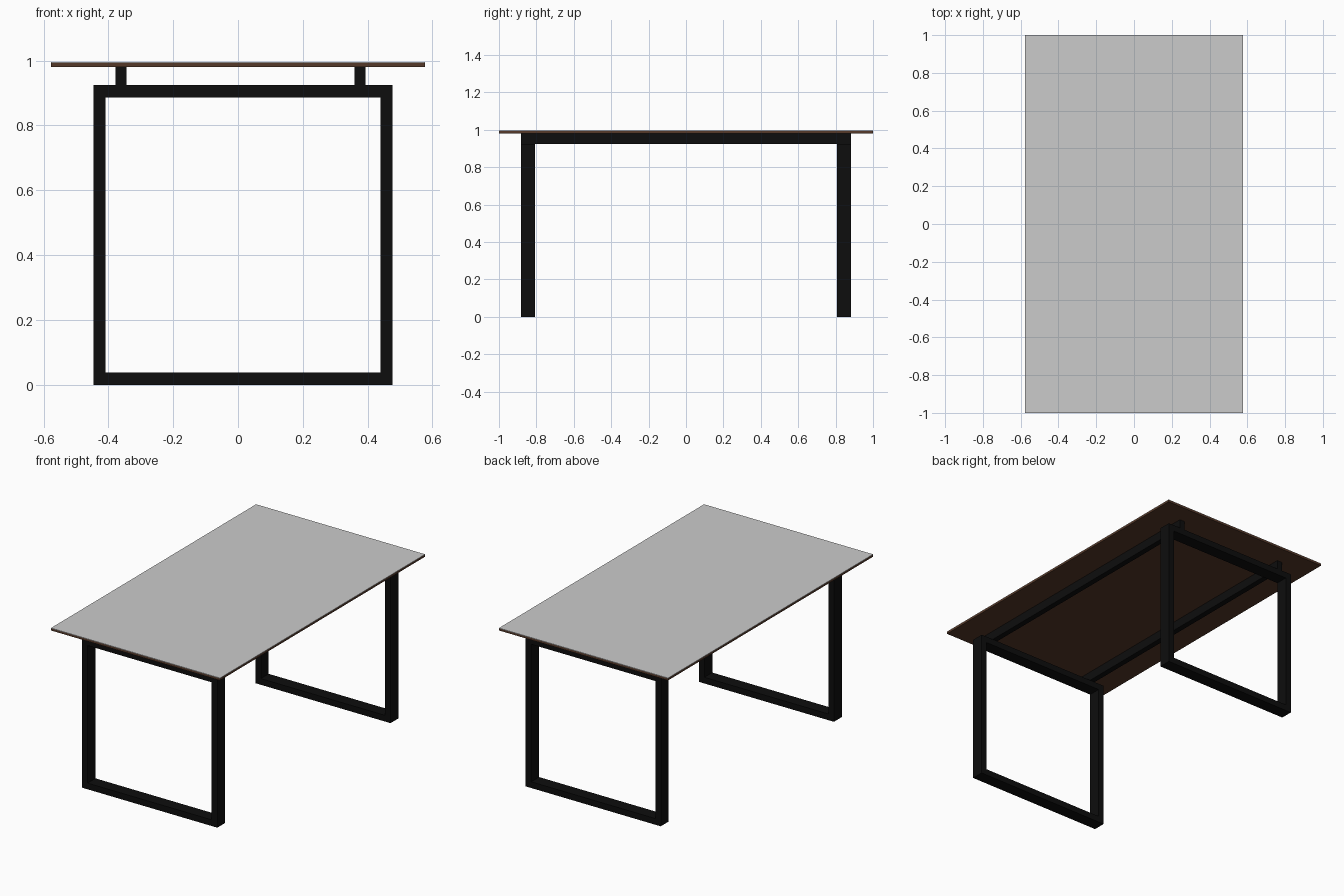
import bpy, bmesh

if "Cube" in bpy.data.objects:
    bpy.data.objects.remove(bpy.data.objects["Cube"])


def material(name, rgb):
    m = bpy.data.materials.new(name)
    m.diffuse_color = (*rgb, 1)
    m.use_nodes = True
    m.node_tree.nodes["Principled BSDF"].inputs["Base Color"].default_value = m.diffuse_color
    return m


black = material("black_metal", (0.004, 0.004, 0.004))
brown = material("brown_wood", (0.09, 0.04, 0.022))


def finish(name, bm, mat):
    bmesh.ops.recalc_face_normals(bm, faces=bm.faces)
    mesh = bpy.data.meshes.new(name)
    bm.to_mesh(mesh)
    bm.free()
    obj = bpy.data.objects.new(name, mesh)
    bpy.context.collection.objects.link(obj)
    if mat:
        mesh.materials.append(mat)
    return obj


def box(name, lo, hi, mat=None):
    bm = bmesh.new()
    bmesh.ops.create_cube(bm, size=1)
    for v in bm.verts:
        v.co = [(a + b) / 2 + c * (b - a) for a, b, c in zip(lo, hi, v.co)]
    return finish(name, bm, mat)


def frame(name, outer, inner, y0, y1, mat):
    """Mitred rectangular ring; outer and inner are (x0, x1, z0, z1)."""
    bm = bmesh.new()

    def loop(r, y):
        x0, x1, z0, z1 = r
        return [bm.verts.new((x, y, z)) for x, z in
                ((x0, z0), (x1, z0), (x1, z1), (x0, z1))]

    loops = [loop(outer, y0), loop(outer, y1), loop(inner, y1), loop(inner, y0)]
    for a, b in zip(loops, loops[1:] + loops[:1]):
        for i in range(4):
            j = (i + 1) % 4
            bm.faces.new((a[i], a[j], b[j], b[i]))
    return finish(name, bm, mat)


# Table top: wooden board with a thin grey surface sheet
box("table_board", (-0.577, -1, 0.98), (0.577, 1, 0.992), brown)
box("table_surface", (-0.577, -1, 0.992), (0.577, 1, 0.995))

# Closed rectangular leg frames at both ends
for name, y0, y1 in (("front_leg_frame", -0.883, -0.806),
                     ("back_leg_frame", 0.806, 0.883)):
    frame(name, (-0.446, 0.477, 0, 0.925), (-0.409, 0.439, 0.038, 0.887),
          y0, y1, black)

# Long rails resting on the frames and carrying the top
for name, x0 in (("left_rail", -0.378), ("right_rail", 0.359)):
    box(name, (x0, -0.883, 0.925), (x0 + 0.034, 0.883, 0.98), black)
